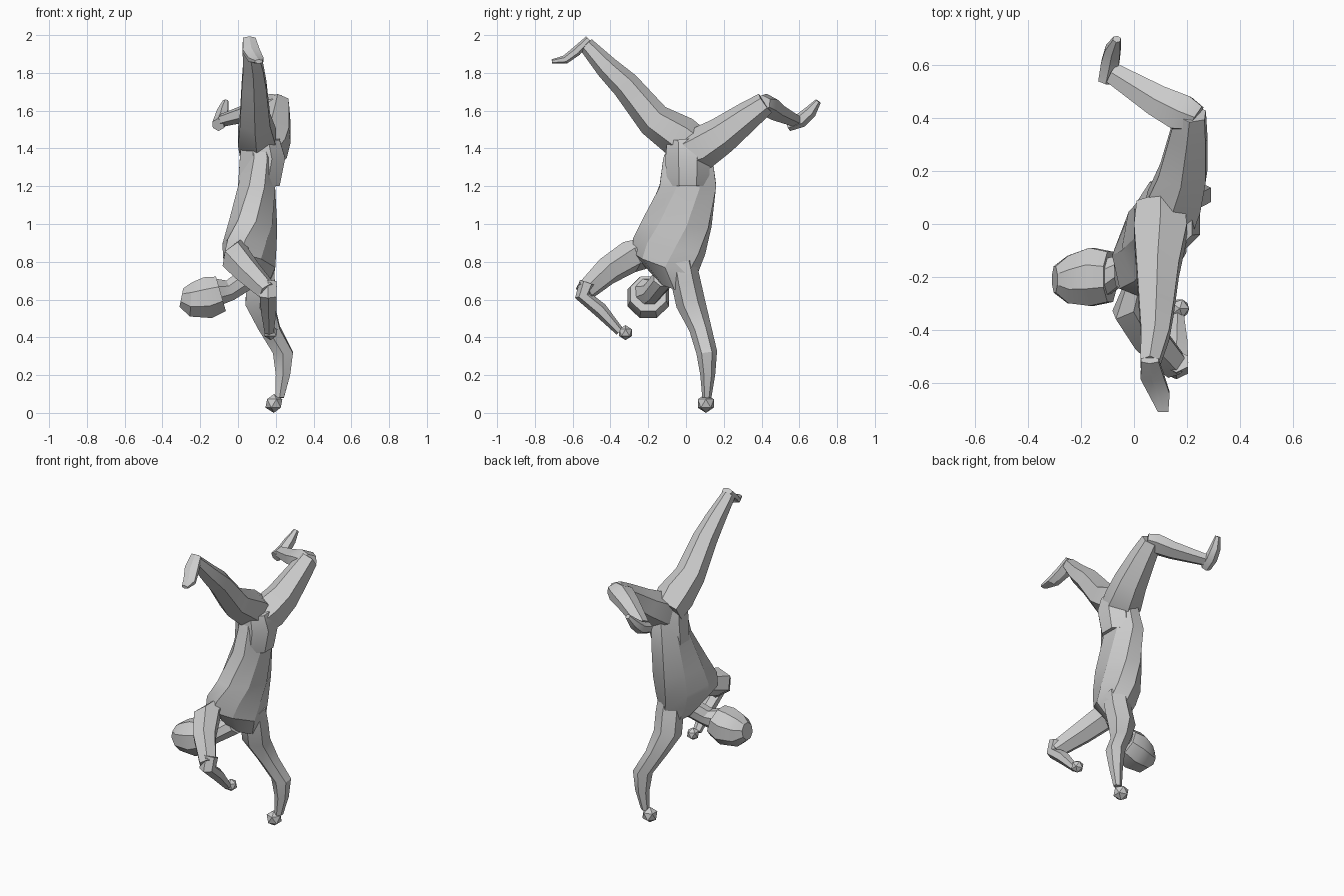
import bpy, bmesh, math
from mathutils import Vector as V

cube = bpy.data.objects.get("Cube")
if cube:
    bpy.data.objects.remove(cube)

grey = bpy.data.materials.new("light grey")
grey.use_nodes = True
COLOUR = (0.6, 0.6, 0.6, 1)
grey.diffuse_color = COLOUR
grey.node_tree.nodes["Principled BSDF"].inputs["Base Color"].default_value = COLOUR

ACROSS = V((1, 0, 0))
ALONG = V((0, 1, 0))
SHOULDER_LINE = V((.5, .8, -.3))


def finish(name, bm):
    """Turn the mesh data into a shaded object."""
    bmesh.ops.recalc_face_normals(bm, faces=bm.faces)
    mesh = bpy.data.meshes.new(name)
    bm.to_mesh(mesh)
    bm.free()
    mesh.materials.append(grey)
    obj = bpy.data.objects.new(name, mesh)
    bpy.context.collection.objects.link(obj)
    bpy.ops.object.select_all(action='DESELECT')
    obj.select_set(True)
    bpy.context.view_layer.objects.active = obj
    bpy.ops.object.shade_smooth_by_angle(angle=math.radians(32))


def loft(name, rings, side, end_side=None, depth=1, sides=6):
    """Skin rings of (centre, half width); depth is relative to width, side may turn to end_side."""
    bm = bmesh.new()
    centres = [V(centre) for centre, width in rings]
    last = len(rings) - 1
    grow = 1 / math.cos(math.pi / sides)
    loops = []
    for i, (centre, width) in enumerate(rings):
        before = centres[max(i - 1, 0)]
        after = centres[min(i + 1, last)]
        tangent = (centres[i] - before).normalized() + (after - centres[i]).normalized()
        turn = min(1, max(0, (i - 2) / (last - 3))) if end_side else 0
        u = side.lerp(end_side or side, turn).normalized()
        v = tangent.cross(u).normalized() * depth
        loop = []
        for k in range(sides):
            angle = math.tau * (k + .5) / sides
            offset = u * math.cos(angle) + v * math.sin(angle)
            loop.append(bm.verts.new(centres[i] + offset * width * grow))
        loops.append(loop)
    for a, b in zip(loops, loops[1:]):
        for k in range(sides):
            j = (k + 1) % sides
            bm.faces.new((a[k], a[j], b[j], b[k]))
    bm.faces.new(loops[0])
    bm.faces.new(loops[-1])
    finish(name, bm)


def fist(name, centre, radius):
    bm = bmesh.new()
    bmesh.ops.create_icosphere(bm, subdivisions=1, radius=radius)
    bmesh.ops.translate(bm, vec=V(centre), verts=bm.verts)
    finish(name, bm)


# Upside-down trunk, twisting towards the shoulders
loft("torso", [
    ((.11, .02, 1.46), .09),
    ((.12, .01, 1.35), .13),
    ((.1, .01, 1.2), .15),
    ((.08, -.05, 1), .18),
    ((.06, -.09, .88), .19),
    ((.06, -.11, .79), .18),
    ((.08, -.06, .67), .09)], ALONG, SHOULDER_LINE, depth=.65, sides=8)
loft("hips", [
    ((.12, 0, 1.45), .1),
    ((.13, .01, 1.35), .12),
    ((.11, .01, 1.2), .11)], ACROSS, sides=8)

# Head and neck
loft("head", [
    ((-.3, -.21, .61), .05),
    ((-.25, -.21, .6), .09),
    ((-.16, -.2, .61), .11),
    ((-.09, -.2, .63), .095)], ALONG, sides=8)
loft("neck", [
    ((-.1, -.2, .64), .07),
    ((-.04, -.17, .65), .055),
    ((.06, -.11, .72), .06)], ALONG, sides=8)

# Forward leg
ankle = V((.06, -.53, 1.95))
loft("forward_leg", [
    ((.1, .06, 1.4), .09),
    ((.1, -.03, 1.46), .1),
    ((.09, -.17, 1.55), .08),
    ((.085, -.32, 1.735), .065),
    ((.08, -.42, 1.83), .053),
    (ankle, .036)], ACROSS)
loft("forward_foot", [
    (ankle + V((0, .015, .03)), .033),
    (ankle + V((.01, -.05, -.035)), .045),
    (ankle + V((.035, -.11, -.08)), .04),
    (ankle + V((.05, -.18, -.09)), .02)], ACROSS, depth=.5)

# Backward leg, bent at the knee
knee = V((.215, .42, 1.64))
ankle = V((-.08, .57, 1.55))
loft("backward_thigh", [
    ((.13, -.02, 1.36), .09),
    ((.15, .08, 1.4), .105),
    ((.185, .19, 1.47), .09),
    ((.205, .33, 1.575), .07),
    (knee, .055)], V((1, -.15, 0)), depth=.95)
loft("backward_shin", [
    (knee + V((.02, -.02, 0)), .05),
    (knee + V((-.035, 0, -.01)), .07),
    ((.09, .465, 1.6), .06),
    (ankle, .04)], V((.5, .85, 0)), depth=.75)
loft("backward_foot", [
    (ankle + V((-.025, -.03, -.025)), .03),
    (ankle + V((-.01, .04, 0)), .034),
    (ankle + V((0, .09, .045)), .029),
    (ankle + V((.015, .13, .1)), .014)], V((1, -.2, 0)))

# Arm standing on the ground
loft("ground_arm", [
    ((.12, -.02, .8), .07),
    ((.12, 0, .69), .075),
    ((.115, .025, .58), .075),
    ((.165, .075, .45), .057),
    ((.238, .11, .32), .053),
    ((.238, .115, .2), .038),
    ((.22, .11, .08), .023)], ACROSS, depth=.9)
fist("ground_hand", (.19, .105, .05), .05)

# Raised arm, bent at the elbow
elbow = V((.16, -.54, .64))
wrist = V((.165, -.35, .43))
loft("raised_upper_arm", [
    ((.02, -.2, .85), .07),
    ((-.015, -.3, .825), .075),
    ((.05, -.42, .75), .065),
    (elbow, .048)], V((.75, .55, .1)))
loft("raised_forearm", [
    (elbow + V((0, .02, .05)), .045),
    (elbow - V((0, .005, .02)), .045),
    (elbow.lerp(wrist, .45), .04),
    (wrist, .024)], ACROSS, depth=.85)
fist("raised_hand", (.173, -.32, .425), .04)
